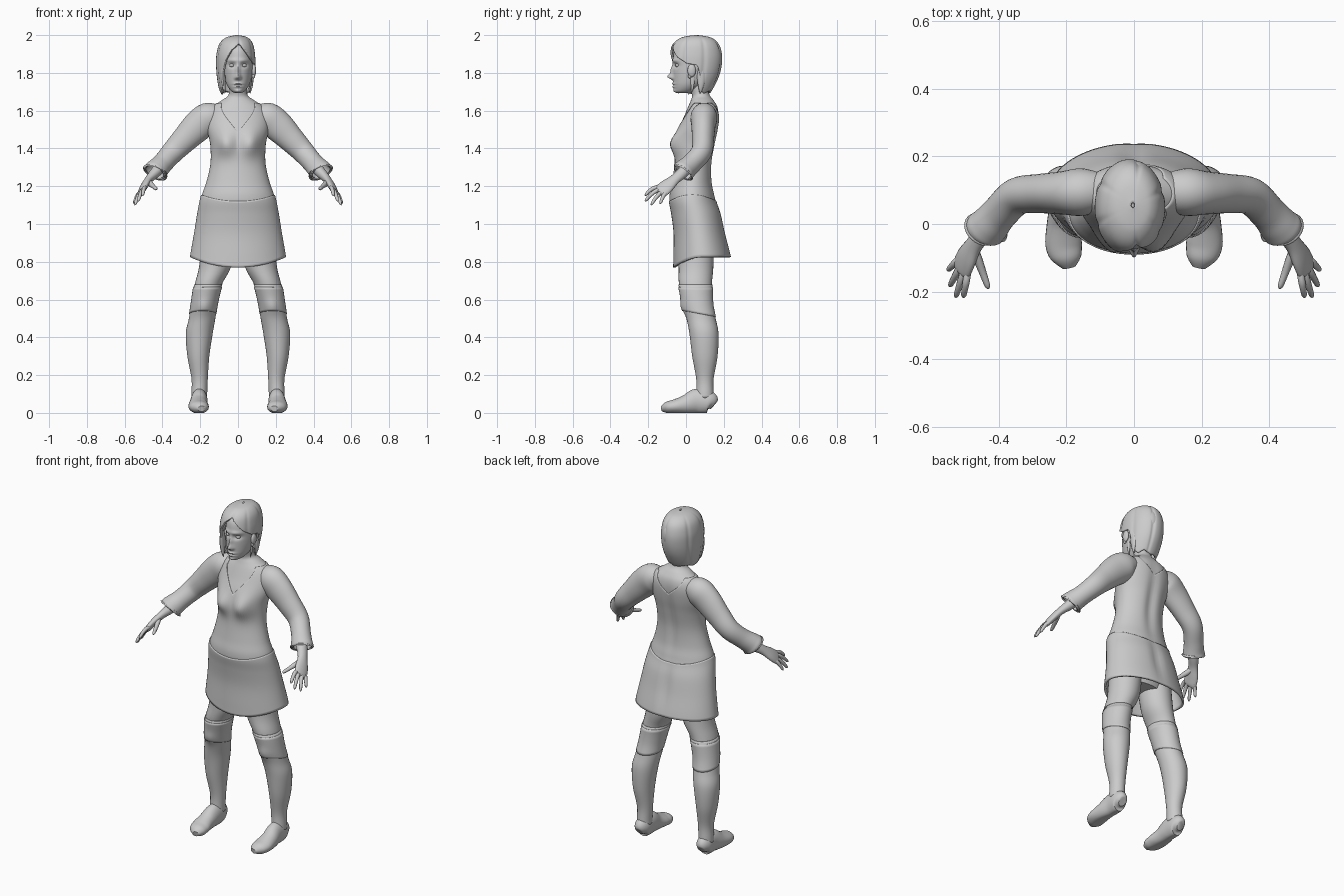
import bpy, bmesh
from math import sin, cos, pi, exp, radians
from mathutils import Vector

if "Cube" in bpy.data.objects:
    bpy.data.objects.remove(bpy.data.objects["Cube"])

grey = bpy.data.materials.new("plain grey")
grey.use_nodes = True
grey.diffuse_color = (0.6, 0.6, 0.6, 1)
grey.node_tree.nodes["Principled BSDF"].inputs["Base Color"].default_value = (0.6, 0.6, 0.6, 1)


def at(rings, t):
    """Smooth ring (x, y, z, rx, ry) at index t."""
    i = min(int(t), len(rings) - 2)
    f = t - i
    a, b, c, d = (rings[max(0, min(len(rings) - 1, k))] for k in range(i - 1, i + 3))
    return [q + f * ((r - p) / 2 + f * (p - 2.5 * q + 2 * r - s / 2 + f * (1.5 * (q - r) + (s - p) / 2)))
            for p, q, r, s in zip(a, b, c, d)]


def index_at(rings, z):
    """Ring index at height z, for rings that rise steadily."""
    lo, hi = 0, len(rings) - 1
    for _ in range(22):
        mid = (lo + hi) / 2
        lo, hi = (mid, hi) if at(rings, mid)[2] < z else (lo, mid)
    return lo


def skin_grid(name, grid, caps, mirror, thick):
    bm = bmesh.new()
    rows = [[bm.verts.new(p) for p in row] for row in grid]
    n = len(rows[0])
    for r, s in zip(rows, rows[1:]):
        for j in range(n):
            bm.faces.new((r[j], r[(j + 1) % n], s[(j + 1) % n], s[j]))
    if caps:
        bm.faces.new(rows[0])
        bm.faces.new(rows[-1])
    bmesh.ops.recalc_face_normals(bm, faces=bm.faces)
    mesh = bpy.data.meshes.new(name)
    bm.to_mesh(mesh)
    bm.free()
    mesh.materials.append(grey)
    ob = bpy.data.objects.new(name, mesh)
    bpy.context.collection.objects.link(ob)
    if thick:
        m = ob.modifiers.new("thickness", "SOLIDIFY")
        m.thickness, m.offset = thick, -1
    if mirror:
        ob.modifiers.new("mirror", "MIRROR")
    bpy.ops.object.select_all(action="DESELECT")
    bpy.context.view_layer.objects.active = ob
    ob.select_set(True)
    bpy.ops.object.shade_smooth_by_angle(angle=radians(50))
    return ob


def shell(name, rings, lo=None, hi=None, n=48, rows=30, grow=0, tweak=None, caps=True, mirror=False, thick=0):
    """Stack of level ellipses; lo and hi give the edge height by angle (0 = front, + = left)."""
    angles = [2 * pi * j / n - pi for j in range(n)]
    ends = [(index_at(rings, lo(a)) if lo else 0, index_at(rings, hi(a)) if hi else len(rings) - 1) for a in angles]
    grid = []
    for i in range(rows + 1):
        row = []
        for a, (s, e) in zip(angles, ends):
            x, y, z, rx, ry = at(rings, s + (e - s) * i / rows)
            p = Vector((x + (rx + grow) * sin(a), y - (ry + grow) * cos(a), z))
            row.append(tweak(p, a) if tweak else p)
        grid.append(row)
    return skin_grid(name, grid, caps, mirror, thick)


def tube(name, rings, ref=(0, 1, 0), n=20, steps=5, caps=True, mirror=True, thick=0, floor=False):
    """Ellipses swept along a path."""
    grid, total = [], (len(rings) - 1) * steps
    for i in range(total + 1):
        t = i / steps
        c = at(rings, t)
        d = Vector(at(rings, min(t + .1, len(rings) - 1))[:3]) - Vector(at(rings, max(t - .1, 0))[:3])
        u = d.cross(Vector(ref)).normalized()
        v = d.cross(u).normalized()
        row = [Vector(c[:3]) + u * c[3] * cos(2 * pi * j / n) + v * c[4] * sin(2 * pi * j / n) for j in range(n)]
        if floor:
            for p in row:
                p.z = max(p.z, 0)
        grid.append(row)
    return skin_grid(name, grid, caps, mirror, thick)


def bump(x, z, cx, cz, sx, sz):
    return exp(-((x - cx) / sx) ** 2 - ((z - cz) / sz) ** 2)


def ramp(points):
    """Piecewise smooth edge height from (degrees, height) pairs."""
    def f(a):
        d = a * 180 / pi
        for (p, u), (q, v) in zip(points, points[1:]):
            if d <= q:
                k = (d - p) / (q - p)
                return u + (v - u) * k
        return points[-1][1]
    return f


# Torso and dress bodice share one form
torso = [(0, .06, .86, .13, .08), (0, .055, .96, .19, .105), (0, .04, 1.09, .2, .122), (0, .033, 1.15, .192, .12),
         (0, .033, 1.22, .168, .107), (0, .04, 1.32, .146, .1), (0, .052, 1.42, .147, .105),
         (0, .065, 1.5, .163, .108), (0, .083, 1.57, .163, .097), (0, .09, 1.62, .138, .083),
         (0, .087, 1.655, .09, .065), (0, .08, 1.68, .056, .052), (0, .068, 1.72, .05, .05), (0, .055, 1.79, .05, .05)]


def torso_form(p, a):
    if cos(a) > 0:
        p.y -= cos(a) ** .5 * .045 * bump(abs(p.x), p.z, .072, 1.425, .055, .06)
    else:
        p.y -= .014 * bump(p.x, p.z, 0, 1.38, .03, .2)
    return p


shell("body", torso, rows=60, grow=-.004, tweak=torso_form)
shell("bodice", torso, lambda a: 1.1, lambda a: (1.485 if cos(a) > 0 else 1.535) + (.155 if cos(a) > 0 else .105)
      * min(1, abs(sin(a)) / .75), n=64, rows=40, tweak=torso_form, caps=False, thick=.006)

# Skirt with dipping front hem
skirt = [(0, .088, .75, .262, .152), (0, .086, .83, .25, .149), (0, .072, .95, .229, .134), (0, .055, 1.05, .213, .129),
         (0, .037, 1.12, .2, .124), (0, .033, 1.17, .187, .12), (0, .033, 1.2, .178, .115)]


def skirt_form(p, a):
    if cos(a) < 0:
        p.y -= .012 * bump(p.x, p.z, 0, 1.0, .03, .14)
    return p


shell("skirt", skirt, lambda a: .825 - .055 * max(0, cos(a)) ** 2, lambda a: 1.155 - .035 * cos(a) ** 2,
      n=64, rows=24, grow=.004, tweak=skirt_form, caps=False, thick=.012)

# Legs and stockings
leg = [(.205, .1, .04, .04, .045), (.205, .1, .1, .039, .043), (.203, .1, .18, .04, .043), (.21, .1, .3, .055, .064),
       (.205, .095, .42, .068, .074), (.19, .08, .5, .067, .074), (.178, .062, .58, .067, .077),
       (.157, .05, .68, .072, .087), (.12, .053, .78, .085, .092), (.1, .05, .95, .09, .095)]


def knee_form(p, a):
    p.y -= max(0, cos(a)) * .012 * bump(p.x, p.z, .18, .56, .04, .04)
    return p


shell("legs", leg, n=32, rows=45, mirror=True, tweak=knee_form)
shell("stockings", leg, lambda a: .08, lambda a: .68, n=32, rows=36, grow=.003, tweak=knee_form,
      caps=False, mirror=True, thick=.004)
shell("knee_bands", leg, lambda a: .525 + .015 * cos(a), lambda a: .665, n=32, rows=10, grow=.006, tweak=knee_form,
      caps=False, mirror=True, thick=.005)

# Feet
tube("feet", [(.207, .148, .04, .022, .025), (.206, .125, .056, .042, .058), (.205, .06, .062, .044, .066),
              (.21, 0, .045, .048, .05), (.208, -.06, .034, .054, .037), (.198, -.1, .028, .044, .031),
              (.192, -.128, .022, .02, .015)], ref=(0, 0, 1), n=28, floor=True)

# Sleeves with a flared cuff
tube("sleeves", [(.09, .1, 1.585, .045, .05), (.15, .095, 1.566, .08, .07), (.21, .092, 1.52, .082, .064),
                 (.28, .09, 1.45, .07, .058), (.345, .082, 1.382, .06, .055), (.395, .035, 1.325, .055, .053),
                 (.425, 0, 1.292, .06, .057), (.438, -.014, 1.277, .063, .06), (.441, -.018, 1.272, .058, .054)],
     n=32, caps=False, thick=.01)

# Hands
across = Vector((-.41, -.78, .46))
palm_side = (.82, -.11, .55)
tube("palms", [(.39, .03, 1.325, .035, .035), (.44, -.02, 1.27, .031, .028), (.472, -.06, 1.236, .029, .021),
               (.495, -.1, 1.202, .04, .019), (.51, -.132, 1.174, .041, .015), (.514, -.143, 1.166, .03, .008)],
     ref=palm_side)
fingers = {"index_fingers": (.03, (.505, -.217, 1.15)), "middle_fingers": (.01, (.528, -.217, 1.12)),
           "ring_fingers": (-.01, (.546, -.185, 1.1)), "little_fingers": (-.029, (.551, -.137, 1.106))}
for name, (offset, tip) in fingers.items():
    base, tip = Vector((.505, -.125, 1.18)) + across * offset, Vector(tip)
    rings = []
    for k, r in ((0, .011), (.35, .011), (.7, .0095), (.92, .0075), (1, .002)):
        p = base.lerp(tip, k)
        p.z += .012 * sin(pi * k)
        rings.append((*p, r, r))
    tube(name, rings, ref=palm_side, n=10, steps=3)
tube("thumbs", [(.478, -.065, 1.23, .015, .015), (.462, -.105, 1.212, .015, .013), (.447, -.145, 1.198, .011, .011),
                (.434, -.182, 1.187, .009, .008), (.431, -.192, 1.184, .002, .002)], ref=palm_side, n=12)

# Head with shaped face
head = [(0, -.02, 1.693, .012, .022), (0, -.008, 1.703, .035, .05), (0, .015, 1.735, .058, .08),
        (0, .04, 1.78, .073, .108), (0, .053, 1.83, .08, .122), (0, .06, 1.88, .082, .128),
        (0, .06, 1.93, .073, .115), (0, .06, 1.965, .045, .07), (0, .06, 1.975, .01, .015)]


def face_form(p, a):
    if cos(a) > 0:
        x = abs(p.x)
        p.y -= (.026 * bump(x, p.z, 0, 1.78, .013, .014) + .014 * bump(x, p.z, 0, 1.81, .011, .03)
                + .008 * bump(x, p.z, .012, 1.773, .008, .008)
                - .013 * bump(x, p.z, .032, 1.84, .02, .013) + .006 * bump(x, p.z, .03, 1.866, .03, .01)
                + .009 * bump(x, p.z, 0, 1.742, .022, .006) + .009 * bump(x, p.z, 0, 1.727, .018, .006)
                - .004 * bump(x, p.z, 0, 1.735, .025, .003) + .008 * bump(x, p.z, 0, 1.703, .02, .012))
    return p


shell("head", head, n=96, rows=80, tweak=face_form)


def ball(name, centre, r):
    x, y, z = centre
    k = [(x, y, z - r[2] * cos(pi * i / 8), r[0] * max(.05, sin(pi * i / 8)), r[1] * max(.05, sin(pi * i / 8)))
         for i in range(9)]
    return shell(name, k, n=20, rows=16, mirror=True)


ball("eyes", (.032, -.043, 1.84), (.014, .014, .01))
ball("ears", (.084, .03, 1.812), (.012, .022, .034))
ball("ear_lobes", (.082, .02, 1.783), (.008, .01, .012))

# Hair: a bob swept over the right cheek and tucked behind the left ear
hair = [(-.01, .035, 1.68, .075, .085), (-.012, .038, 1.72, .09, .107), (-.012, .044, 1.78, .1, .13),
        (-.012, .048, 1.84, .104, .141), (-.012, .05, 1.9, .102, .14), (-.01, .052, 1.955, .088, .12),
        (-.006, .054, 1.988, .056, .076), (-.003, .055, 2, .006, .008)]
edge = ramp([(-180, 1.69), (-130, 1.7), (-100, 1.685), (-62, 1.695), (-50, 1.73), (-42, 1.8), (-30, 1.87), (-12, 1.925),
             (10, 1.955), (25, 1.93), (50, 1.88), (72, 1.85), (95, 1.84), (104, 1.78), (112, 1.71), (130, 1.69),
             (150, 1.705), (180, 1.69)])


def hair_form(p, a):
    d = a * 180 / pi
    groove = sum(w * exp(-((d - c) / 5) ** 2) for c, w in ((12, .9), (-70, .5), (-120, .6), (60, .6), (110, .8), (165, .8)))
    fade = min(1, (2.0 - p.z) / .04)
    k = 1 - .055 * groove * fade
    return Vector((p.x * k, .05 + (p.y - .05) * k, p.z))


shell("hair", hair, edge, n=120, rows=36, tweak=hair_form, caps=False, thick=.012)
locks = {"right_cheek_lock": ((-.078, -.035), 1.69, .022), "right_side_lock": ((-.09, .02), 1.685, .02),
         "left_nape_lock": ((.072, .08), 1.69, .02), "left_cheek_lock": ((.068, .035), 1.695, .011)}
for name, ((x, y), tip, r) in locks.items():
    tube(name, [(x, y, 1.85, .004, .006), (x * 1.02, y, 1.81, r * .5, r), (x, y, 1.76, r * .5, r),
                (x * .95, y - .002, 1.72, r * .35, r * .6), (x * .88, y - .006, tip, .001, .002)],
         n=12, mirror=False)
